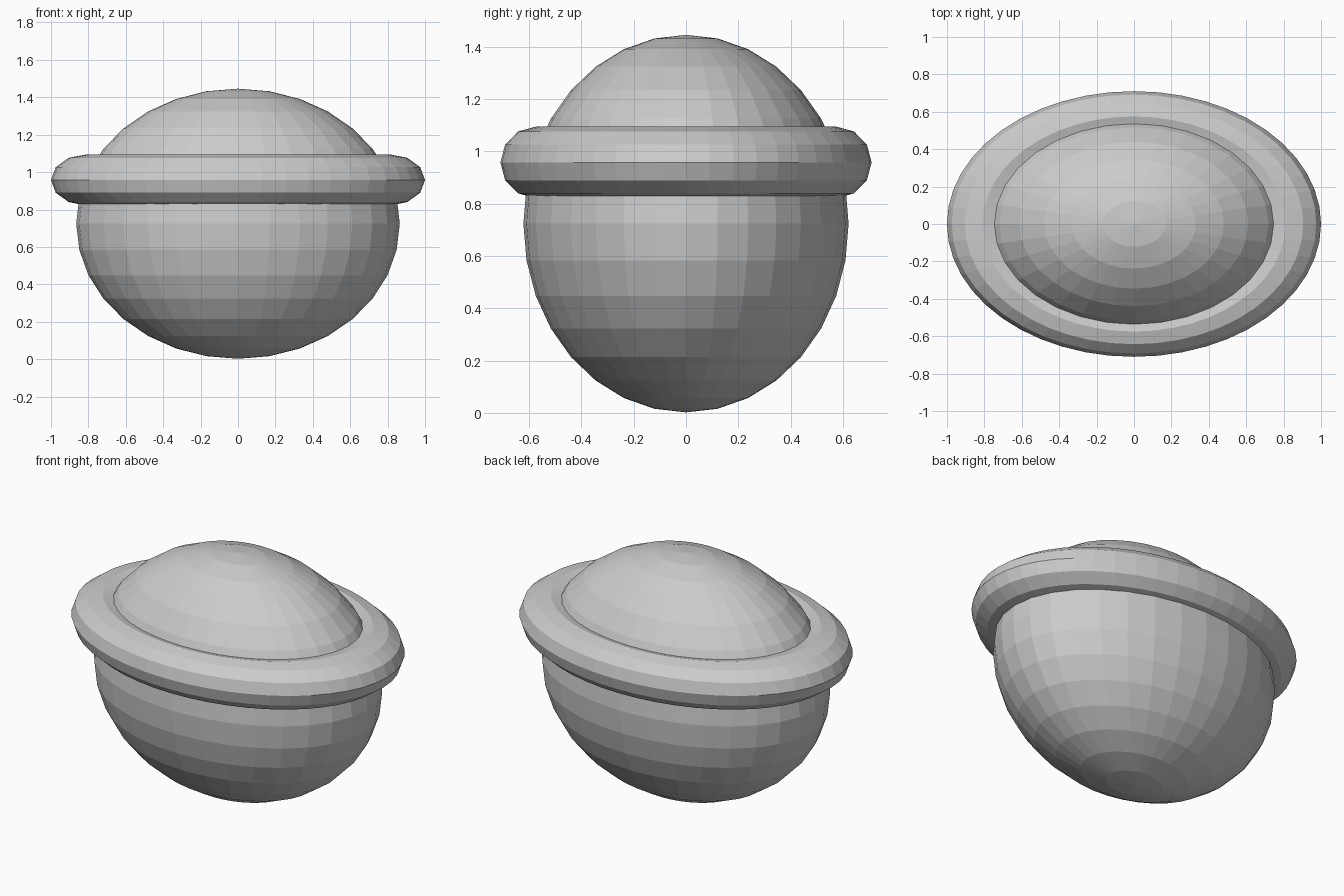
import bpy

if "Cube" in bpy.data.objects:
    bpy.data.objects.remove(bpy.data.objects["Cube"])

# One plain grey for the whole model
grey = bpy.data.materials.new("light grey")
grey.diffuse_color = (0.6, 0.6, 0.6, 1)
grey.use_nodes = True
grey.node_tree.nodes["Principled BSDF"].inputs["Base Color"].default_value = grey.diffuse_color


def finish(name, scale):
    """Name, stretch and colour the newly added primitive."""
    ob = bpy.context.object
    ob.name = name
    ob.scale = scale
    bpy.ops.object.transform_apply(location=False, rotation=False, scale=True)
    ob.data.materials.append(grey)
    bpy.ops.object.shade_flat()
    return ob


# Oval body: bowl below the rim, dome above it
bpy.ops.mesh.primitive_uv_sphere_add(segments=32, ring_count=16, radius=1,
                                     location=(0, 0, 0.724))
finish("body", (0.865, 0.622, 0.722))

# Thick oval rim around the upper body
bpy.ops.mesh.primitive_torus_add(major_segments=48, minor_segments=12,
                                 major_radius=0.81, minor_radius=0.19,
                                 location=(0, 0, 0.958))
finish("rim", (1, 0.71, 0.72))
